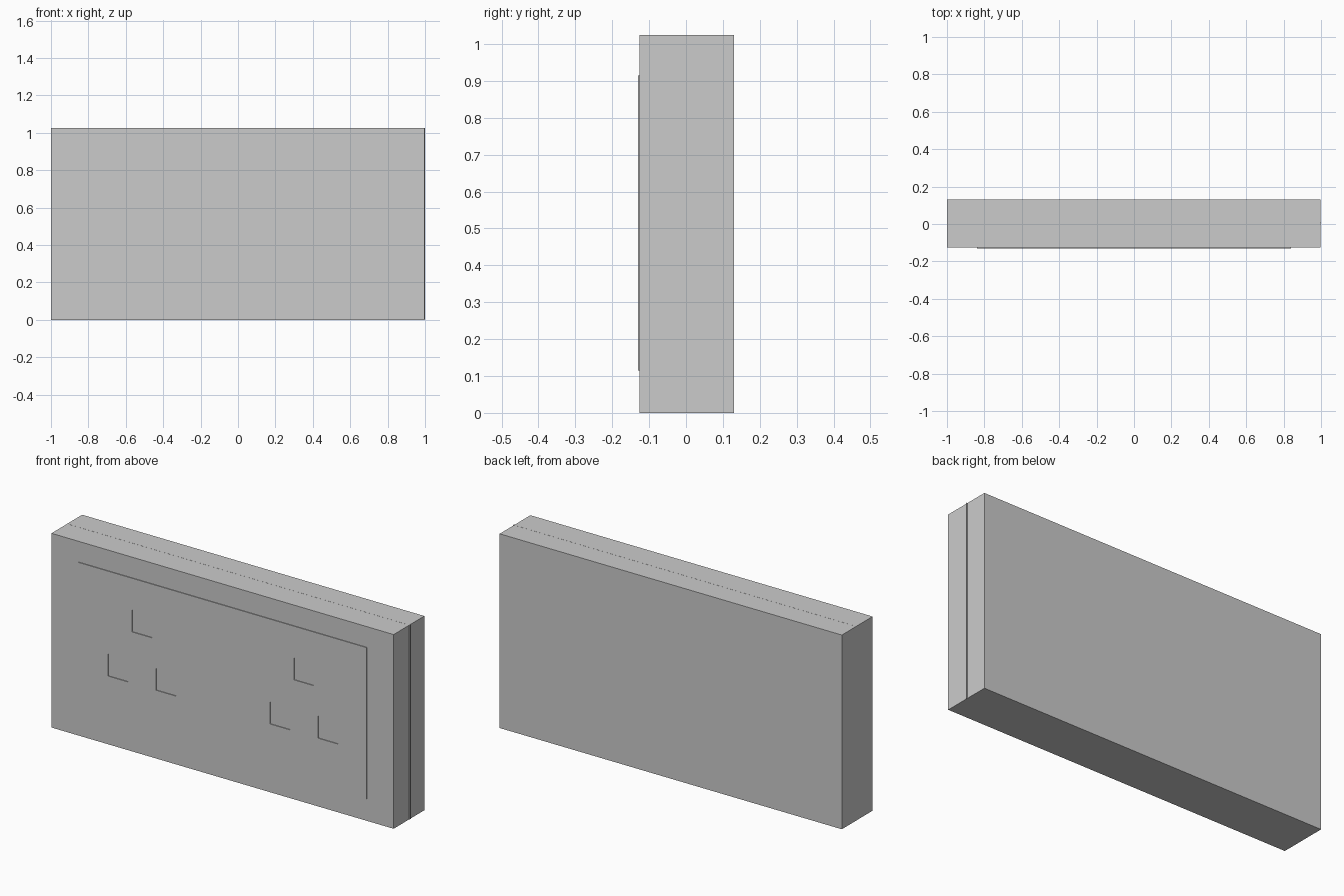
import bpy, bmesh
from mathutils import Matrix, Vector

if "Cube" in bpy.data.objects:
    bpy.data.objects.remove(bpy.data.objects["Cube"])


def boxes(name, extents):
    """One object made of boxes given as (x0, x1, y0, y1, z0, z1)."""
    bm = bmesh.new()
    for x0, x1, y0, y1, z0, z1 in extents:
        centre = Vector((x0 + x1, y0 + y1, z0 + z1)) / 2
        size = Matrix.Diagonal((x1 - x0, y1 - y0, z1 - z0, 1))
        bmesh.ops.create_cube(bm, size=1, matrix=Matrix.Translation(centre) @ size)
    mesh = bpy.data.meshes.new(name)
    bm.to_mesh(mesh)
    bm.free()
    obj = bpy.data.objects.new(name, mesh)
    bpy.context.collection.objects.link(obj)
    return obj


H = 1.024
FRONT = -0.126

# Main block and the thin seam sheet that just shows on the right and top
boxes("wall_box", [(-1, 0.996, FRONT, 0.13, 0, H)])
boxes("seam_sheet", [(-0.99, 1, 0.004, 0.011, 0.001, H + 0.0004)])

# Thin raised front plate
plate = boxes("face_plate", [(-0.84, 0.84, -0.13, FRONT + 0.0002, 0.115, 0.915)])

# Two sets of three square pin holes, cut through the plate
r = 0.058
holes = []
for cx in (-0.47, 0.475):
    for dx, z in ((0, 0.69), (-0.14, 0.42), (0.14, 0.42)):
        x = cx + dx
        holes.append((x - r, x + r, -0.15, -0.11, z - r, z + r))
cutter = boxes("pin_hole_cutter", holes)
cutter.hide_render = True
cutter.hide_viewport = True

cut = plate.modifiers.new("pin_holes", 'BOOLEAN')
cut.operation = 'DIFFERENCE'
cut.solver = 'EXACT'
cut.object = cutter
